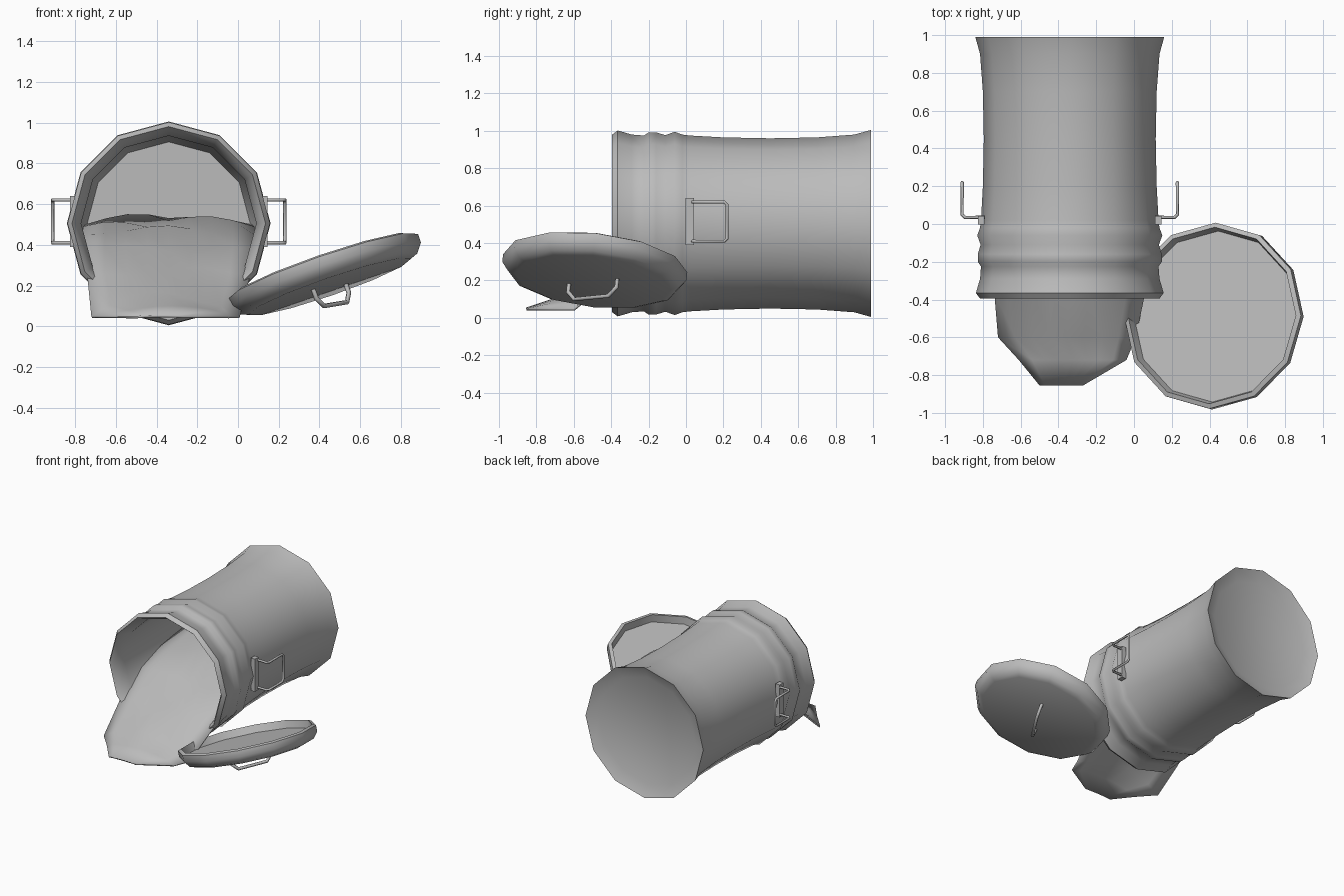
import bpy, bmesh
from math import sin, cos, pi, radians
from mathutils import Matrix, Vector, Euler

cube = bpy.data.objects.get("Cube")
if cube:
    bpy.data.objects.remove(cube, do_unlink=True)

grey = bpy.data.materials.new("worn grey metal")
grey.use_nodes = True
COLOR = (0.5, 0.5, 0.5, 1)
grey.diffuse_color = COLOR
grey.node_tree.nodes["Principled BSDF"].inputs["Base Color"].default_value = COLOR


def finish(name, bm, angle=40, matrix=None, recalc=True):
    """Turn a bmesh into a smooth-shaded object."""
    if recalc:
        bmesh.ops.recalc_face_normals(bm, faces=bm.faces)
    mesh = bpy.data.meshes.new(name)
    bm.to_mesh(mesh)
    bm.free()
    mesh.materials.append(grey)
    obj = bpy.data.objects.new(name, mesh)
    bpy.context.collection.objects.link(obj)
    if matrix:
        obj.matrix_world = matrix
    bpy.ops.object.select_all(action='DESELECT')
    obj.select_set(True)
    bpy.context.view_layer.objects.active = obj
    bpy.ops.object.shade_smooth_by_angle(angle=radians(angle))
    return obj


def lathe(name, profile, matrix, sides=12):
    """Revolve (radius, height) points about local z; both ends are closed."""
    bm = bmesh.new()
    rings = [[bm.verts.new((r * cos(2 * pi * i / sides), r * sin(2 * pi * i / sides), h))
              for i in range(sides)] for r, h in profile]
    for a, b in zip(rings, rings[1:]):
        for i in range(sides):
            j = (i + 1) % sides
            bm.faces.new((a[i], a[j], b[j], b[i]))
    bm.faces.new(rings[0])
    bm.faces.new(rings[-1])
    return finish(name, bm, matrix=matrix)


def wire(name, points, radius, bend, matrix=None):
    """Round rod along a path, with small chamfered corners."""
    pts = [Vector(p) for p in points]
    path = [pts[0]]
    for a, b, c in zip(pts, pts[1:], pts[2:]):
        path += [b + (a - b).normalized() * bend, b + (c - b).normalized() * bend]
    path.append(pts[-1])
    curve = bpy.data.curves.new(name, 'CURVE')
    curve.dimensions = '3D'
    curve.bevel_depth = radius
    curve.bevel_resolution = 1
    curve.use_fill_caps = True
    spline = curve.splines.new('POLY')
    spline.points.add(len(path) - 1)
    for point, co in zip(spline.points, path):
        point.co = (*co, 1)
    curve.materials.append(grey)
    obj = bpy.data.objects.new(name, curve)
    bpy.context.collection.objects.link(obj)
    if matrix:
        obj.matrix_world = matrix
    return obj


# Can lying on its side: recessed base, flared foot, ribbed collar, open mouth
CAN_X, CAN_Z = -0.34, 0.505
can_profile = [
    (0.41, 0.95), (0.5, 0.99), (0.475, 0.9), (0.46, 0.7), (0.455, 0.45), (0.46, 0.2),
    (0.47, 0.02), (0.475, -0.02), (0.49, -0.06), (0.472, -0.11), (0.487, -0.16),
    (0.487, -0.2), (0.47, -0.225), (0.475, -0.29), (0.497, -0.365), (0.475, -0.395),
    (0.455, -0.37), (0.43, -0.28), (0.43, 0.7), (0.4, 0.92)]
axis = Matrix.Translation((CAN_X, 0, CAN_Z)) @ Matrix.Rotation(radians(-90), 4, 'X')
lathe("can_body", can_profile, axis)

# Contents: a rumpled sheet inside the can that spills onto the ground
# rows: y, left edge x, right edge x, middle z, edge z
rows = [(0.88, -0.75, 0.07, 0.54, 0.5), (0.5, -0.76, 0.08, 0.53, 0.49),
        (0.15, -0.76, 0.08, 0.47, 0.45), (-0.12, -0.76, 0.08, 0.39, 0.38),
        (-0.36, -0.74, 0.06, 0.27, 0.25), (-0.6, -0.72, 0.01, 0.15, 0.05),
        (-0.72, -0.61, -0.04, 0.1, 0.05), (-0.855, -0.5, -0.27, 0.055, 0.05)]
COLS = 8
bm = bmesh.new()
grid = []
for n, (y, x0, x1, mid, edge) in enumerate(rows):
    line = []
    for c in range(COLS + 1):
        t = c / COLS
        swell = sin(pi * t)
        ripple = 0.025 * swell * sin(2.3 * n + 7 * t) if n < 6 else 0
        line.append(bm.verts.new((x0 + (x1 - x0) * t, y, edge + (mid - edge) * swell ** 0.6 + ripple)))
    grid.append(line)
for a, b in zip(grid, grid[1:]):
    for c in range(COLS):
        bm.faces.new((a[c], b[c], b[c + 1], a[c + 1]))
spill = finish("spilled_contents", bm, 60, recalc=False)
solid = spill.modifiers.new("thickness", 'SOLIDIFY')
solid.thickness = 0.012
solid.offset = -1

# Side handles: mounting plate plus a bent rod on each flank
for side, label in ((-1, "right"), (1, "left")):
    def at(d, y, z):
        return (CAN_X + side * d, y, z)
    wire(label + "_can_handle",
         [at(0.45, 0.035, 0.41), at(0.57, 0.035, 0.41), at(0.57, 0.22, 0.41),
          at(0.57, 0.22, 0.62), at(0.57, 0.035, 0.62), at(0.45, 0.035, 0.62)], 0.009, 0.015)
    bm = bmesh.new()
    bmesh.ops.create_cube(bm, size=1, matrix=Matrix.Translation(at(0.468, 0.02, 0.515))
                          @ Matrix.Diagonal((0.035, 0.045, 0.25, 1)))
    finish(label + "_handle_plate", bm)

# Lid resting upside down, tilted up toward the far side
tilt = Matrix.Translation((0.43, -0.49, 0.25)) @ Euler((radians(-6), radians(-19), 0)).to_matrix().to_4x4()
lid_profile = [(0.42, -0.06), (0.46, -0.045), (0.495, 0.0), (0.495, 0.045),
               (0.47, 0.055), (0.455, 0.0)]
lathe("lid", lid_profile, tilt)

# Lid handle: bent rod across the underside, set diagonally
wire("lid_handle",
     [(-0.08, -0.13, -0.05), (-0.08, -0.13, -0.15), (0.08, 0.13, -0.15), (0.08, 0.13, -0.05)],
     0.012, 0.045, tilt)
